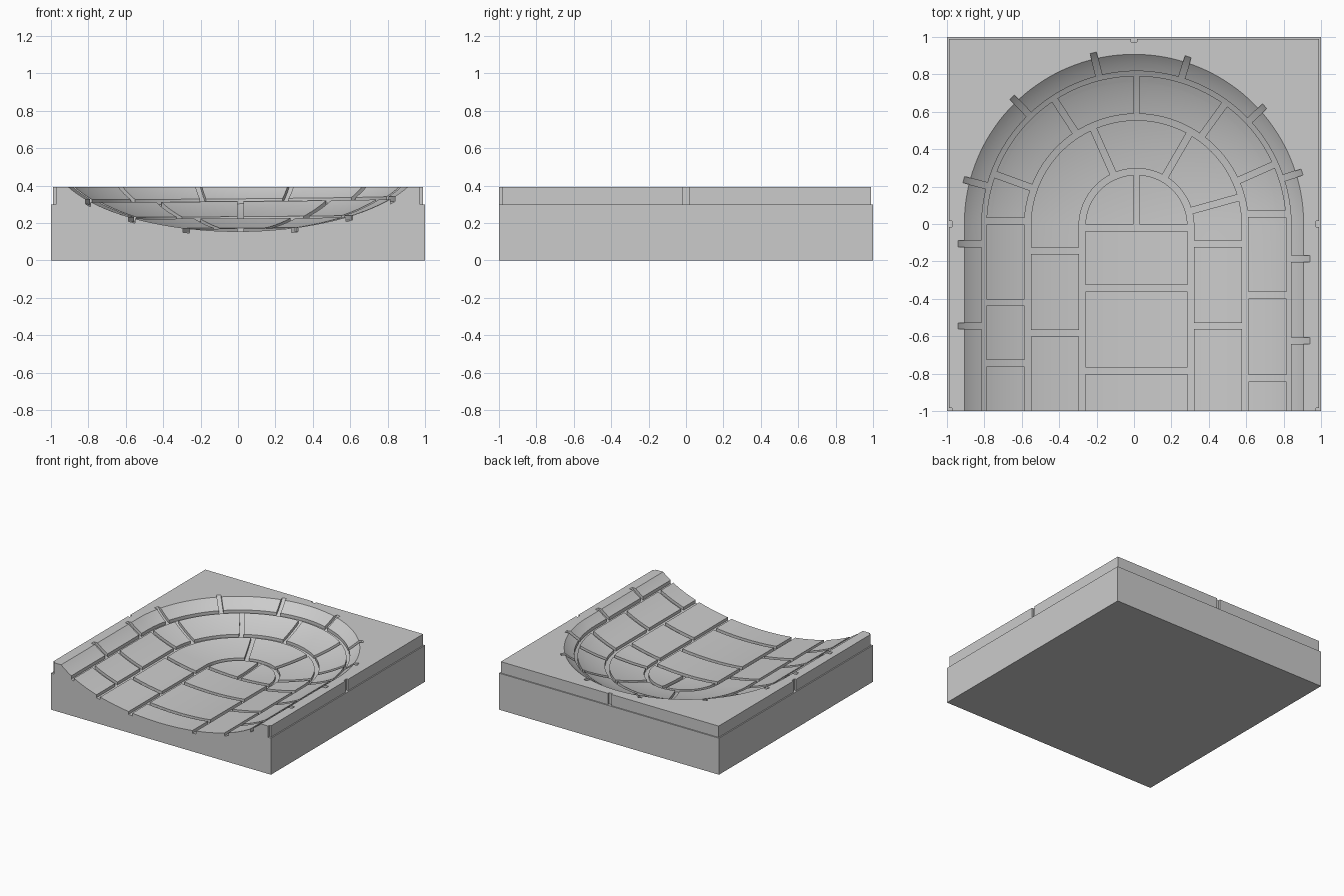
import bpy, bmesh, math
from mathutils import Matrix, Vector

cube = bpy.data.objects.get("Cube")
if cube:
    bpy.data.objects.remove(cube, do_unlink=True)

stone = bpy.data.materials.new("stone grey")
stone.use_nodes = True
stone.diffuse_color = (0.6, 0.6, 0.6, 1)
stone.node_tree.nodes["Principled BSDF"].inputs["Base Color"].default_value = (0.6, 0.6, 0.6, 1)


def finish(bm, name, smooth=False):
    bmesh.ops.recalc_face_normals(bm, faces=bm.faces[:])
    mesh = bpy.data.meshes.new(name)
    for f in bm.faces:
        f.smooth = smooth
    bm.to_mesh(mesh)
    bm.free()
    mesh.materials.append(stone)
    obj = bpy.data.objects.new(name, mesh)
    bpy.context.collection.objects.link(obj)
    return obj


def add_box(bm, lo, hi, matrix=Matrix()):
    lo, hi = Vector(lo), Vector(hi)
    m = matrix @ Matrix.Translation((lo + hi) / 2) @ Matrix.Diagonal((*(hi - lo), 1))
    bmesh.ops.create_cube(bm, size=1, matrix=m)


def box(name, lo, hi):
    bm = bmesh.new()
    add_box(bm, lo, hi)
    return finish(bm, name)


def boolean(obj, cutter, operation="DIFFERENCE", use_self=False):
    mod = obj.modifiers.new("cut", "BOOLEAN")
    mod.object, mod.operation = cutter, operation
    mod.solver, mod.use_self = "EXACT", use_self
    dg = bpy.context.evaluated_depsgraph_get()
    mesh = bpy.data.meshes.new_from_object(obj.evaluated_get(dg))
    obj.modifiers.clear()
    obj.data = mesh


def stations(y_end, segments=72):
    """U-shaped path as (origin y, direction) pairs."""
    arc = [(0, math.pi * i / segments) for i in range(segments + 1)]
    return [(y_end, 0)] + arc + [(y_end, math.pi)]


# Hollow: elliptical profile swept along the U, pushed outward by depth
def hollow(name, depth):
    rim, steps, rise, floor = 0.94, 20, 0.41, 0.155
    profile = []
    for i in range(steps + 1):
        t = math.asin(rim) * i / steps
        normal = Vector((rise * math.sin(t), -math.cos(t))).normalized() * depth
        profile.append((math.sin(t) + normal.x, floor + rise * (1 - math.cos(t)) + normal.y))
    profile += [(profile[-1][0], 0.6), (0, 0.6)]
    bm = bmesh.new()
    rows = [[bm.verts.new((r * math.cos(a), y + r * math.sin(a), z)) for r, z in profile]
            for y, a in stations(-1.1)]
    for p, q in zip(rows, rows[1:]):
        for i in range(len(profile) - 1):
            bm.faces.new((p[i], q[i], q[i + 1], p[i + 1]))
    bmesh.ops.remove_doubles(bm, verts=bm.verts[:], dist=1e-5)
    bmesh.ops.holes_fill(bm, edges=[e for e in bm.edges if e.is_boundary], sides=0)
    return finish(bm, name, True)


# Mortar joints: U-shaped bands plus cross joints
CX, CY, LOW, HIGH = 0.013, -0.01, 0.05, 0.55
RINGS = [0.29, 0.582, 0.815, 1.0]


def add_band(bm, radius, width):
    rows = []
    for y, a in stations(-1.2):
        rows.append([bm.verts.new((CX + r * math.cos(a), CY + y + r * math.sin(a), z))
                     for r, z in ((radius - width / 2, LOW), (radius + width / 2, LOW),
                                  (radius + width / 2, HIGH), (radius - width / 2, HIGH))])
    for p, q in zip(rows, rows[1:]):
        for i in range(4):
            j = (i + 1) % 4
            bm.faces.new((p[i], q[i], q[j], p[j]))
    bm.faces.new(rows[0])
    bm.faces.new(rows[-1])


def add_joint(bm, y, angle, r1, r2, width=0.034):
    m = Matrix.Translation((CX, y, 0)) @ Matrix.Rotation(math.radians(angle), 4, "Z")
    add_box(bm, (r1, -width / 2, LOW), (r2, width / 2, HIGH), m)


bm = bmesh.new()
for radius, width in zip(RINGS, (0.034, 0.034, 0.025)):
    add_band(bm, radius, width)
# Middle strip
for y in (-0.02, -0.343, -0.785):
    add_joint(bm, y, 0, -RINGS[0], RINGS[0])
add_joint(bm, CY, 90, 0, RINGS[0])
# Each course: fan angles, right-hand and left-hand straight joints
courses = [
    ((15.5, 60, 114), (-0.105, -0.545), (-0.143, -0.585)),
    ((24, 54, 90, 123, 160), (0.055, -0.38, -0.825), (0.014, -0.42, -0.745)),
    ((18, 43, 73, 104, 134, 165), (-0.185, -0.625), (-0.105, -0.545)),
]
for (r1, r2), (fan, plus, minus) in zip(zip(RINGS, RINGS[1:]), courses):
    for angle in fan:
        add_joint(bm, CY, angle, r1, r2)
    for y in plus:
        add_joint(bm, y, 0, r1, r2)
    for y in minus:
        add_joint(bm, y, 180, r1, r2)
grooves = finish(bm, "groove_cutter")

bowl = hollow("hollow_cutter", 0)
deep = hollow("deep_cutter", 0.023)
boolean(grooves, deep, "INTERSECT", True)

# Notches around the slab edge
bm = bmesh.new()
for x, y in ((0, 0.99), (0.99, 0), (-0.99, 0), (0.99, -1), (-0.99, -1)):
    add_box(bm, (x - 0.016, y - 0.016, 0.2), (x + 0.016, y + 0.016, 0.5))
notches = finish(bm, "notch_cutter")

# Base block and the slightly smaller slab above it
base = box("base_block", (-1, -1, 0), (1, 1, 0.3))
slab = box("top_slab", (-0.99, -1, 0.3), (0.99, 0.99, 0.393))
boolean(slab, notches)
for part in (base, slab):
    boolean(part, bowl)
    boolean(part, grooves)
    bpy.ops.object.select_all(action="DESELECT")
    part.select_set(True)
    bpy.context.view_layer.objects.active = part
    bpy.ops.object.shade_smooth_by_angle(angle=math.radians(25))

for helper in (grooves, bowl, deep, notches):
    bpy.data.objects.remove(helper, do_unlink=True)
